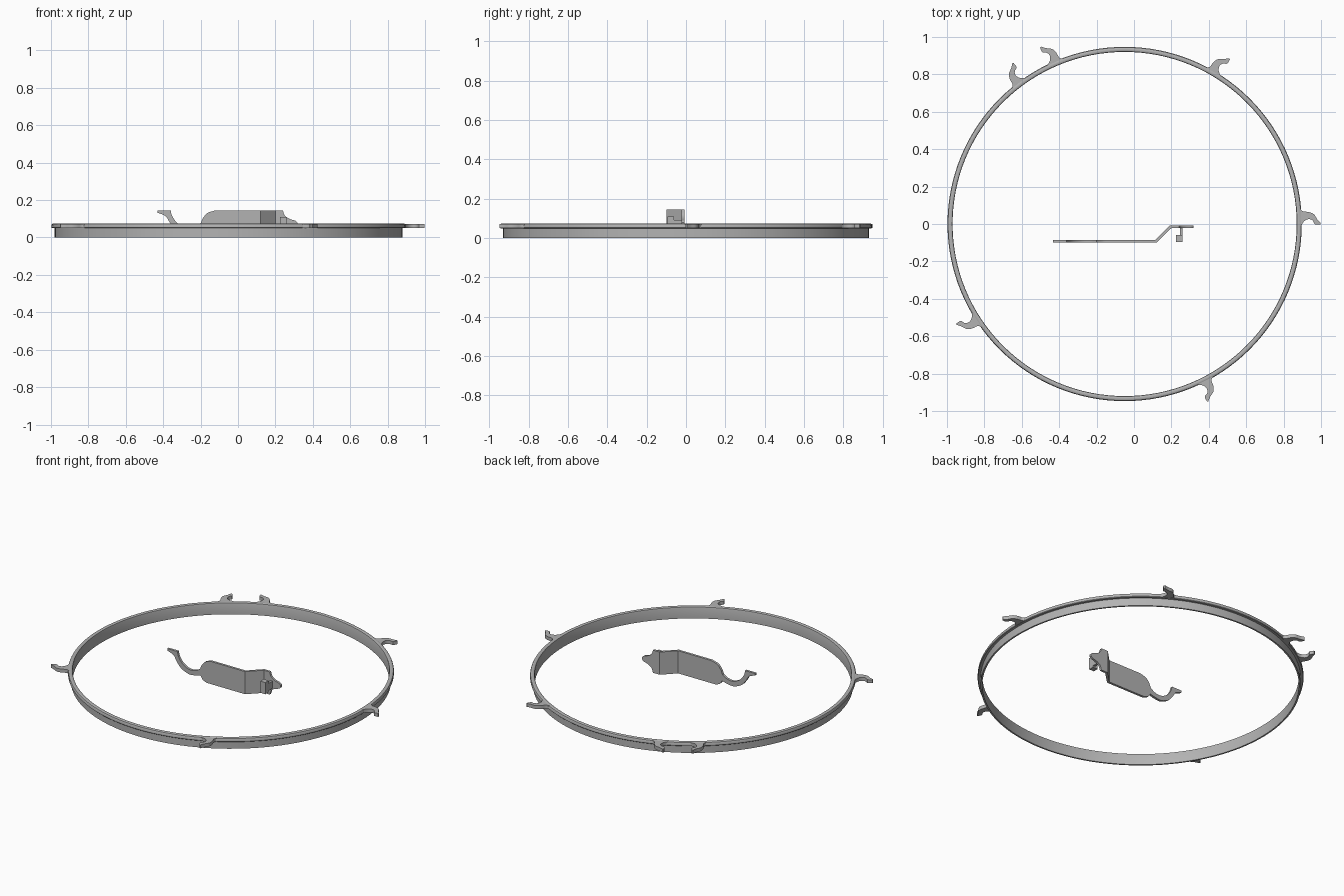
import bpy, bmesh, math
from mathutils import Matrix, Vector

if "Cube" in bpy.data.objects:
    bpy.data.objects.remove(bpy.data.objects["Cube"])

grey = bpy.data.materials.new("plain grey")
grey.diffuse_color = (0.45, 0.45, 0.45, 1)
grey.use_nodes = True
grey.node_tree.nodes["Principled BSDF"].inputs["Base Color"].default_value = grey.diffuse_color


def finish(bm, name, angle=30):
    bmesh.ops.recalc_face_normals(bm, faces=bm.faces)
    me = bpy.data.meshes.new(name)
    bm.to_mesh(me)
    bm.free()
    me.materials.append(grey)
    ob = bpy.data.objects.new(name, me)
    bpy.context.collection.objects.link(ob)
    bpy.ops.object.select_all(action='DESELECT')
    ob.select_set(True)
    bpy.context.view_layer.objects.active = ob
    bpy.ops.object.shade_smooth_by_angle(angle=math.radians(angle))
    return ob


def smooth_path(pts, steps=4):
    """Open Catmull-Rom curve through the points."""
    p = [Vector(q) for q in pts]
    p = [2 * p[0] - p[1]] + p + [2 * p[-1] - p[-2]]
    out = []
    for i in range(1, len(p) - 2):
        a, b, c, d = p[i - 1:i + 3]
        for k in range(steps):
            t = k / steps
            out.append(0.5 * (2 * b + (c - a) * t + (2 * a - 5 * b + 4 * c - d) * t * t
                              + (3 * b - a - 3 * c + d) * t ** 3))
    return out + [p[-2]]


def prism(name, outline, offset, matrix=Matrix()):
    """Extrude a closed 3D outline along an offset."""
    bm = bmesh.new()
    f = bm.faces.new([bm.verts.new(v) for v in outline])
    r = bmesh.ops.extrude_face_region(bm, geom=[f])
    bmesh.ops.translate(bm, vec=offset,
                        verts=[v for v in r['geom'] if isinstance(v, bmesh.types.BMVert)])
    bm.transform(matrix)
    return finish(bm, name)


def box(name, lo, hi):
    return prism(name, [(lo[0], lo[1], lo[2]), (hi[0], lo[1], lo[2]),
                        (hi[0], hi[1], lo[2]), (lo[0], hi[1], lo[2])], (0, 0, hi[2] - lo[2]))


CENTRE = Matrix.Translation((-0.05, 0, 0))

# Hoop: thin band with an overhanging rounded rim
profile = [(.92, 0), (.93, 0), (.93, .05), (.944, .05), (.947, .053), (.947, .066),
           (.944, .072), (.938, .075), (.927, .075), (.922, .072), (.92, .066)]
bm = bmesh.new()
N = 128
rings = [[bm.verts.new((r * math.cos(2 * math.pi * i / N), r * math.sin(2 * math.pi * i / N), z))
          for r, z in profile] for i in range(N)]
for i in range(N):
    a, b = rings[i], rings[(i + 1) % N]
    for j in range(len(profile)):
        k = (j + 1) % len(profile)
        bm.faces.new((a[j], b[j], b[k], a[k]))
bm.transform(CENTRE)
finish(bm, "hoop", 35)

# Curved hooks around the rim, one of them mirrored
upper = smooth_path([(.938, .085), (.953, .068), (.985, .064), (1.012, .052),
                     (1.03, .025), (1.048, .005)])
lower = smooth_path([(1.046, -.002), (1.018, -.002), (1.006, .018), (.985, .026),
                     (.96, .015), (.938, -.018)])
for n, (deg, flip) in enumerate([(0, 1), (57.5, 1), (124.7, 1), (210.7, 1), (-65, 1), (115.5, -1)]):
    m = CENTRE @ Matrix.Rotation(math.radians(deg), 4, 'Z') @ Matrix.Diagonal((1, flip, 1, 1))
    prism(f"rim_hook_{n + 1}", [(x, y, .051) for x, y in upper + lower], (0, 0, .022), m)

# Bracket main plate with its curled arm
arm_top = smooth_path([(-.36, .145), (-.352, .115), (-.325, .078), (-.28, .054),
                       (-.235, .056), (-.2, .075)])
body_top = smooth_path([(-.19, .1), (-.165, .13), (-.12, .145)])
body_low = smooth_path([(-.15, 0), (-.18, .012), (-.195, .035)])
arm_low = smooth_path([(-.23, .026), (-.28, .022), (-.335, .046), (-.368, .085),
                       (-.388, .115), (-.43, .132)])
plate = arm_top + body_top + [Vector((.12, .145)), Vector((.12, 0))] + body_low + arm_low
plate.append(Vector((-.432, .145)))
prism("bracket_plate", [(x, -.1, z) for x, z in plate], (0, .015, 0))

# Slanted step joining the two plates
prism("bracket_step", [(.12, -.1, 0), (.2, -.022, 0), (.2, -.008, 0), (.192, -.008, 0),
                       (.115, -.085, 0), (.115, -.1, 0)], (0, 0, .145))

# Bracket end plate, symmetric about mid height with a narrow nose
side = smooth_path([(.24, .145), (.25, .118), (.275, .1), (.305, .09), (.318, .08)])
end = [Vector((.195, .145))] + side
end += [Vector((p.x, .145 - p.y)) for p in reversed(end)]
prism("bracket_end", [(x, -.022, z) for x, z in end], (0, .014, 0))

# Small catch standing out from the end plate
box("catch_stem", (.245, -.095, .045), (.26, -.018, .092))
box("catch_foot", (.225, -.095, .035), (.26, -.06, .11))
